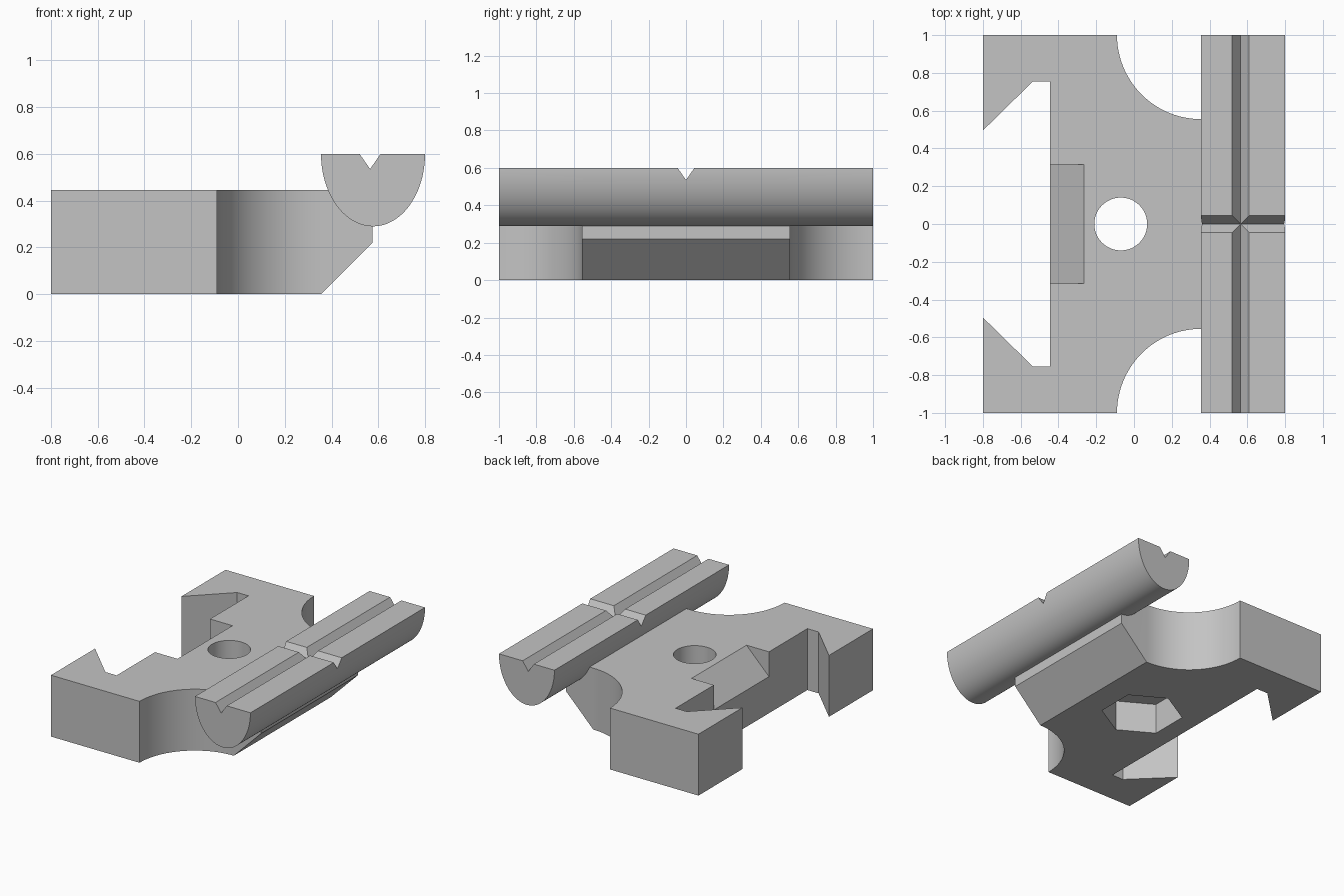
import bpy, bmesh
from math import cos, sin, pi

cube = bpy.data.objects.get("Cube")
if cube:
    bpy.data.objects.remove(cube, do_unlink=True)

grey = bpy.data.materials.new("light grey")
grey.use_nodes = True
colour = (0.55, 0.55, 0.55, 1)
grey.diffuse_color = colour
grey.node_tree.nodes["Principled BSDF"].inputs["Base Color"].default_value = colour

PLACE = {"x": lambda u, v, t: (t, u, v),
         "y": lambda u, v, t: (u, t, v),
         "z": lambda u, v, t: (u, v, t)}


def prism(name, outline, axis, start, end):
    """Extrude a flat outline along an axis."""
    bm = bmesh.new()
    face = bm.faces.new([bm.verts.new(PLACE[axis](u, v, start)) for u, v in outline])
    new = bmesh.ops.extrude_face_region(bm, geom=[face])["geom"]
    move = PLACE[axis](0, 0, end - start)
    bmesh.ops.translate(bm, vec=move, verts=[g for g in new if isinstance(g, bmesh.types.BMVert)])
    bmesh.ops.recalc_face_normals(bm, faces=bm.faces)
    mesh = bpy.data.meshes.new(name)
    bm.to_mesh(mesh)
    bm.free()
    mesh.materials.append(grey)
    ob = bpy.data.objects.new(name, mesh)
    bpy.context.collection.objects.link(ob)
    return ob


def arc(cx, cy, rx, ry, a, b, steps):
    return [(cx + rx * cos(a + (b - a) * i / steps), cy + ry * sin(a + (b - a) * i / steps))
            for i in range(steps + 1)]


def activate(ob):
    bpy.ops.object.select_all(action="DESELECT")
    ob.select_set(True)
    bpy.context.view_layer.objects.active = ob


def cut(ob, cutter):
    activate(ob)
    mod = ob.modifiers.new("cut", "BOOLEAN")
    mod.operation = "DIFFERENCE"
    mod.solver = "EXACT"
    mod.object = cutter
    bpy.ops.object.modifier_apply(modifier=mod.name)
    bpy.data.objects.remove(cutter, do_unlink=True)


# Base block: hooked notch on one side, round bites at the corners
half = [(-0.445, 0.755), (-0.535, 0.755), (-0.8, 0.495), (-0.8, 1)]
half += arc(0.355, 1, 0.445, 0.445, pi, 1.5 * pi, 24) + [(0.575, 0.555)]
body = prism("base_block", half + [(x, -y) for x, y in reversed(half)], "z", 0, 0.445)

# Sloped underside below the bar
cut(body, prism("slope_cutter", [(0.255, -0.1), (0.755, 0.4), (0.755, -0.1)], "y", -1.2, 1.2))
# Ramp pocket in the notch wall
cut(body, prism("ramp_cutter", [(-0.545, 0.165), (-0.165, 0.545), (-0.545, 0.545)], "y", -0.315, 0.315))
# Bolt hole with a hexagonal nut pocket underneath
cut(body, prism("hole_cutter", arc(-0.07, 0, 0.14, 0.14, 0, 2 * pi, 48)[:-1], "z", -0.1, 0.6))
cut(body, prism("nut_cutter", arc(-0.07, 0, 0.273, 0.273, pi / 2, 2.5 * pi, 6)[:-1], "z", -0.1, 0.222))

# Half-round bar with a long V groove and a crossing one
profile = arc(0.5775, 0.6, 0.2225, 0.31, pi, 2 * pi, 48)
profile += [(0.61, 0.6), (0.565, 0.535), (0.52, 0.6)]
bar = prism("grooved_bar", profile, "y", -1, 1)
cut(bar, prism("groove_cutter", [(-0.09, 0.665), (0, 0.535), (0.09, 0.665)], "x", 0.2, 0.95))

for ob in (body, bar):
    activate(ob)
    bpy.ops.object.shade_smooth_by_angle(angle=pi / 7)
